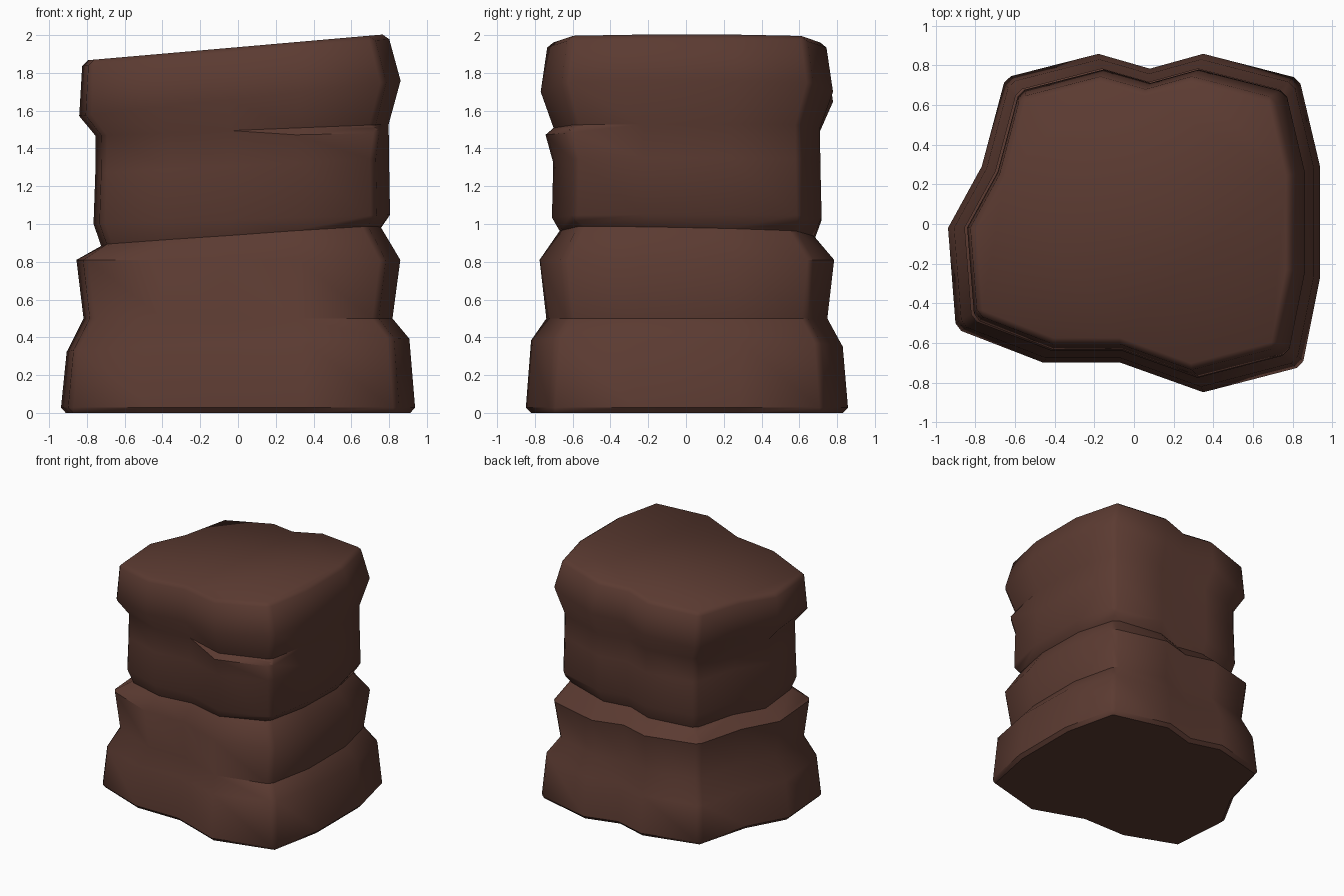
import bpy, bmesh

if "Cube" in bpy.data.objects:
    bpy.data.objects.remove(bpy.data.objects["Cube"])

mat = bpy.data.materials.new("dark reddish brown rock")
mat.diffuse_color = (0.105, 0.043, 0.031, 1)
mat.use_nodes = True
mat.node_tree.nodes["Principled BSDF"].inputs["Base Color"].default_value = mat.diffuse_color

# Plan outline of the rock at its widest (base)
outline = [(-0.65, 0.74), (-0.18, 0.86), (0.08, 0.785), (0.35, 0.86), (0.835, 0.735),
           (0.94, 0.29), (0.94, -0.27), (0.85, -0.72), (0.35, -0.85), (-0.07, -0.70),
           (-0.46, -0.70), (-0.90, -0.53), (-0.94, -0.02), (-0.77, 0.29)]
n = len(outline)

# Strata rings: height, scale, x shift, slope in x, slope in y
rings = [(0.0, 1.0, 0.0, 0.0, 0.0),
         (0.355, 0.965, 0.0, 0.036, -0.02),
         (0.50, 0.87, 0.0, 0.0, 0.0),
         (0.81, 0.912, 0.002, 0.0, 0.0),
         (0.932, 0.787, 0.015, 0.066, -0.02),
         (1.025, 0.835, 0.02, 0.03, 0.0),
         (1.31, 0.827, 0.022, 0.05, 0.0),
         (1.497, 0.825, 0.022, 0.04, 0.0),
         (1.497, 0.825, 0.022, 0.04, 0.0),
         (1.665, 0.905, 0.01, 0.11, 0.0),
         (1.935, 0.86, -0.015, 0.087, 0.0)]
CRACK = 7

bm = bmesh.new()
loops = []
for k, (z, s, dx, sx, sy) in enumerate(rings):
    loop = []
    for i, (x, y) in enumerate(outline):
        px, py, pz = x * s + dx, y * s, z + sx * x * s + sy * y * s
        # Crack ledge at the front right corner: lower lip drops and sticks out
        if k == CRACK and i in (7, 8):
            px, py, pz = x * 0.875, y * 0.875, 1.472 + 0.01 * (i == 7)
        loop.append(bm.verts.new((px, py, pz)))
    loops.append(loop)
for a, b in zip(loops, loops[1:]):
    for i in range(n):
        j = (i + 1) % n
        bm.faces.new((a[i], a[j], b[j], b[i]))
bm.faces.new(loops[0])
bm.faces.new(loops[-1])
bmesh.ops.remove_doubles(bm, verts=bm.verts[:], dist=0.0005)
bmesh.ops.recalc_face_normals(bm, faces=bm.faces[:])

# Worn edges on the base rim, top rim and main corners
rim = [e for e in bm.edges if len(e.link_faces) == 2 and e.calc_face_angle() > 0.8
       and (max(v.co.z for v in e.verts) < 0.01 or min(v.co.z for v in e.verts) > 1.8
            or abs(e.verts[0].co.z - e.verts[1].co.z) > 0.09)]
bmesh.ops.bevel(bm, geom=rim, offset=0.028, segments=1, affect='EDGES', clamp_overlap=True)

me = bpy.data.meshes.new("rock_pillar")
bm.to_mesh(me)
bm.free()
me.materials.append(mat)
ob = bpy.data.objects.new("rock_pillar", me)
bpy.context.collection.objects.link(ob)
bpy.context.view_layer.objects.active = ob
ob.select_set(True)
bpy.ops.object.shade_smooth_by_angle(angle=0.75)
